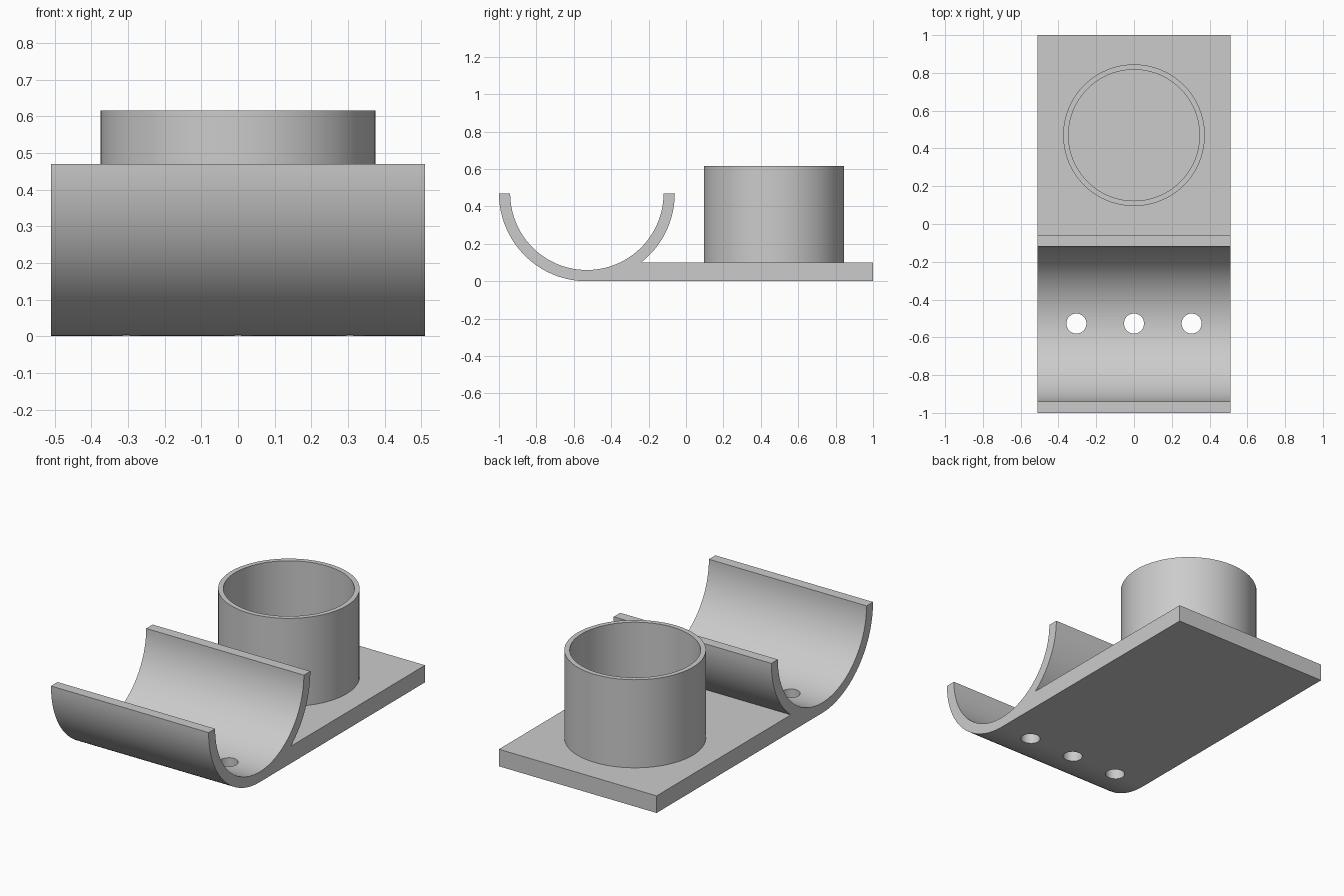
import bpy
import bmesh
import math
from mathutils import Vector

cube = bpy.data.objects.get("Cube")
if cube:
    bpy.data.objects.remove(cube, do_unlink=True)

grey = bpy.data.materials.new("plain grey")
grey.use_nodes = True
GREY = (0.6, 0.6, 0.6, 1.0)
grey.diffuse_color = GREY
grey.node_tree.nodes["Principled BSDF"].inputs["Base Color"].default_value = GREY

HALF_WIDTH = 0.51
PLATE_TOP = 0.10
TROUGH_Y, TROUGH_R, TROUGH_INNER = -0.53, 0.47, 0.41
CUP_Y, CUP_R, CUP_INNER, CUP_TOP = 0.47, 0.375, 0.347, 0.615


def add_object(name, bm):
    bmesh.ops.recalc_face_normals(bm, faces=bm.faces)
    mesh = bpy.data.meshes.new(name)
    bm.to_mesh(mesh)
    bm.free()
    mesh.materials.append(grey)
    obj = bpy.data.objects.new(name, mesh)
    bpy.context.collection.objects.link(obj)
    return obj


def smooth(obj):
    bpy.ops.object.select_all(action='DESELECT')
    obj.select_set(True)
    bpy.context.view_layer.objects.active = obj
    bpy.ops.object.shade_smooth_by_angle(angle=math.radians(30))


def arc(radius, start, end, steps):
    """Points of an arc about the trough axis, in the side plane."""
    angles = [start + (end - start) * i / steps for i in range(steps + 1)]
    return [(TROUGH_Y + radius * math.cos(a), TROUGH_R + radius * math.sin(a))
            for a in angles]


# Base: half-pipe trough and flat plate as one extruded side profile
meet = -math.asin((TROUGH_R - PLATE_TOP) / TROUGH_R)
profile = arc(TROUGH_R, -math.pi, -math.pi / 2, 32)
profile += [(1, 0), (1, PLATE_TOP)]
profile += arc(TROUGH_R, meet, 0, 20)
profile += arc(TROUGH_INNER, 0, -math.pi, 64)
bm = bmesh.new()
side = bm.faces.new([bm.verts.new((-HALF_WIDTH, y, z)) for y, z in profile])
swept = bmesh.ops.extrude_face_region(bm, geom=[side], use_keep_orig=True)
moved = [v for v in swept["geom"] if isinstance(v, bmesh.types.BMVert)]
bmesh.ops.translate(bm, verts=moved, vec=(2 * HALF_WIDTH, 0, 0))
base = add_object("trough_and_plate", bm)

# Three screw holes through the bottom of the trough
bm = bmesh.new()
for x in (-0.305, 0, 0.305):
    made = bmesh.ops.create_cone(bm, cap_ends=True, segments=48,
                                 radius1=0.053, radius2=0.053, depth=0.4)
    bmesh.ops.translate(bm, verts=made["verts"], vec=(x, TROUGH_Y + 0.003, 0))
cutter = add_object("hole_cutter", bm)
cut = base.modifiers.new("holes", 'BOOLEAN')
cut.operation = 'DIFFERENCE'
cut.solver = 'EXACT'
cut.object = cutter
bpy.context.view_layer.objects.active = base
bpy.ops.object.modifier_apply(modifier=cut.name)
bpy.data.objects.remove(cutter, do_unlink=True)
smooth(base)

# Cup: thin-walled round tube standing on the plate
bm = bmesh.new()
section = [(CUP_R, PLATE_TOP), (CUP_R, CUP_TOP),
           (CUP_INNER, CUP_TOP), (CUP_INNER, PLATE_TOP)]
verts = [bm.verts.new((r, CUP_Y, z)) for r, z in section]
edges = [bm.edges.new(pair) for pair in zip(verts, verts[1:])]
bmesh.ops.spin(bm, geom=verts + edges, cent=Vector((0, CUP_Y, 0)),
               axis=(0, 0, 1), angle=2 * math.pi, steps=96)
bmesh.ops.remove_doubles(bm, verts=bm.verts, dist=0.0001)
smooth(add_object("round_cup", bm))
